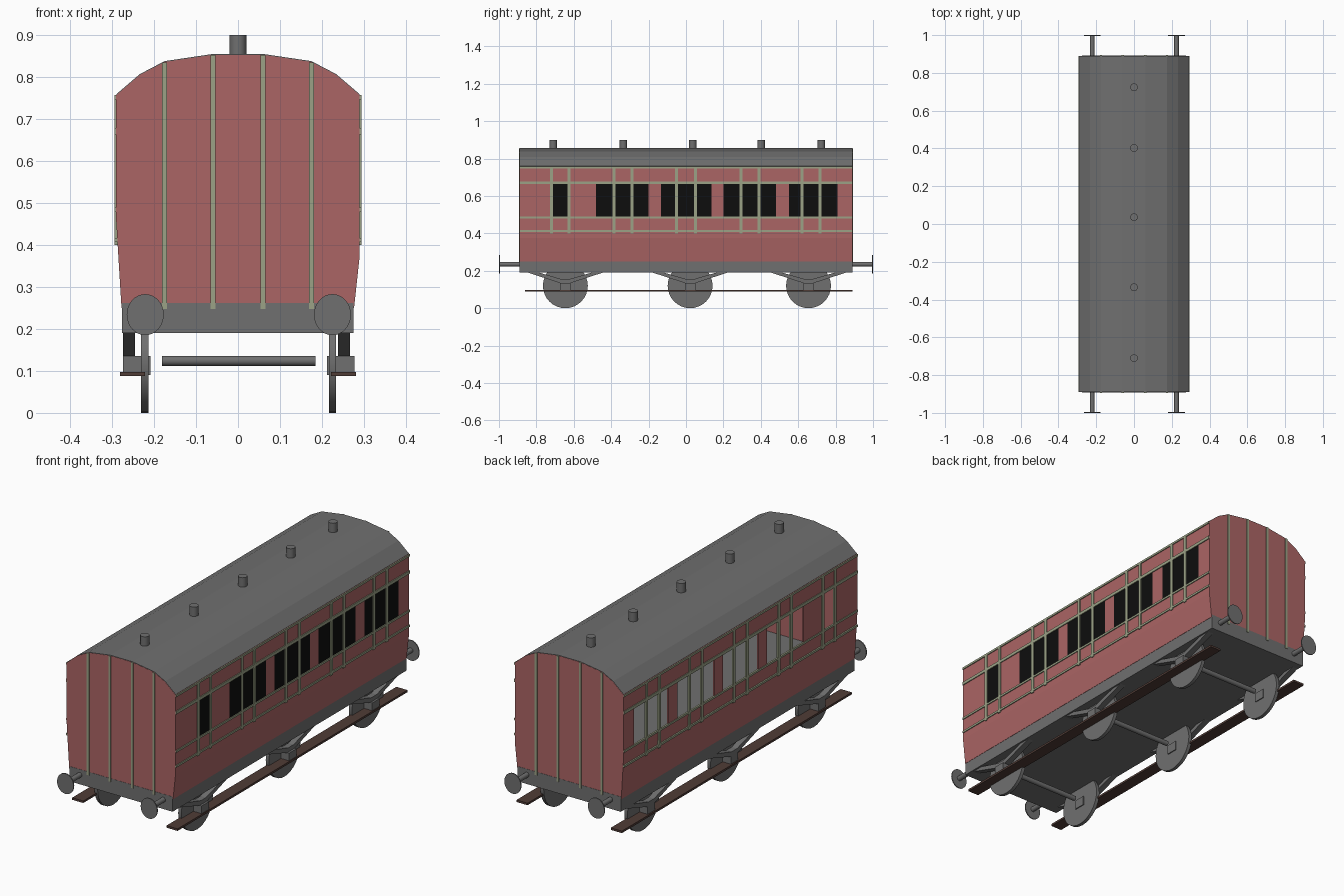
import bpy
import bmesh
from math import pi, radians

cube = bpy.data.objects.get("Cube")
if cube:
    bpy.data.objects.remove(cube, do_unlink=True)


def material(name, r, g, b):
    m = bpy.data.materials.new(name)
    m.use_nodes = True
    m.diffuse_color = (r, g, b, 1)
    m.node_tree.nodes["Principled BSDF"].inputs["Base Color"].default_value = (r, g, b, 1)
    return m


RED = material("carriage red", 0.41, 0.13, 0.13)
GREY = material("metal grey", 0.16, 0.16, 0.16)
TRIM = material("pale green trim", 0.33, 0.36, 0.24)
BLACK = material("window black", 0.004, 0.004, 0.004)
BROWN = material("dark brown wood", 0.08, 0.045, 0.037)


def box(name, xs, ys, zs, mat):
    """Box given by its extents on each axis."""
    spans = (xs, ys, zs)
    bpy.ops.mesh.primitive_cube_add(size=1, location=[sum(s) / 2 for s in spans])
    ob = bpy.context.object
    ob.name = name
    ob.scale = [abs(s[1] - s[0]) for s in spans]
    ob.data.materials.append(mat)
    return ob


def cylinder(name, loc, radius, depth, axis, mat):
    rot = {"x": (0, pi / 2, 0), "y": (pi / 2, 0, 0), "z": (0, 0, 0)}[axis]
    bpy.ops.mesh.primitive_cylinder_add(vertices=32, radius=radius, depth=depth,
                                        location=loc, rotation=rot)
    ob = bpy.context.object
    ob.name = name
    ob.data.materials.append(mat)
    bpy.ops.object.shade_smooth_by_angle(angle=radians(40))
    return ob


def finish(bm, name, mats):
    me = bpy.data.meshes.new(name)
    bm.to_mesh(me)
    bm.free()
    for m in mats:
        me.materials.append(m)
    ob = bpy.data.objects.new(name, me)
    bpy.context.collection.objects.link(ob)
    return ob


def prism(name, points, start, end, mat):
    """Extrude a closed outline of 3D points from offset start to offset end."""
    bm = bmesh.new()
    a = [bm.verts.new([p + o for p, o in zip(q, start)]) for q in points]
    b = [bm.verts.new([p + o for p, o in zip(q, end)]) for q in points]
    bm.faces.new(a)
    bm.faces.new(b[::-1])
    for i in range(len(a)):
        j = (i + 1) % len(a)
        bm.faces.new((a[j], a[i], b[i], b[j]))
    bmesh.ops.recalc_face_normals(bm, faces=bm.faces)
    return finish(bm, name, [mat])


def sheet(name, profile, ys, mats, thickness, rule=lambda y, z: 0):
    """Thin shell along y; rule gives a material index, or None for a hole."""
    bm = bmesh.new()
    rows = [[bm.verts.new((x, y, z)) for y in ys] for x, z in profile]
    for lo, hi in zip(rows, rows[1:]):
        for j in range(len(ys) - 1):
            quad = (lo[j], lo[j + 1], hi[j + 1], hi[j])
            mid = sum((v.co for v in quad), quad[0].co * 0) / 4
            index = rule(mid.y, mid.z)
            if index is not None:
                bm.faces.new(quad).material_index = index
    for v in [v for v in bm.verts if not v.link_faces]:
        bm.verts.remove(v)
    ob = finish(bm, name, mats)
    mod = ob.modifiers.new("thickness", "SOLIDIFY")
    mod.thickness = thickness
    mod.offset = -1
    return ob


END = 0.89
SILL, HEAD, EAVES = 0.488, 0.665, 0.757
WINDOWS = [(-0.715, -0.63), (-0.48, -0.2), (-0.135, 0.135), (0.2, 0.48), (0.55, 0.81)]


def in_window(y, z):
    return SILL < z < HEAD and any(a < y < b for a, b in WINDOWS)


# Side walls: glazed on the left, open windows on the right
cuts = [-END] + [y for w in WINDOWS for y in w] + [END]
left_side = [(0.2765, 0.25), (0.29, 0.375), (0.29, SILL), (0.29, HEAD), (0.29, EAVES)]
right_side = [(-0.291, EAVES), (-0.291, HEAD), (-0.291, SILL), (-0.291, 0.47), (-0.2775, 0.25)]
sheet("left_wall", left_side, cuts, [RED, BLACK], 0.006,
      lambda y, z: 1 if in_window(y, z) else 0)
sheet("right_wall", right_side, cuts, [RED], 0.006,
      lambda y, z: None if in_window(y, z) else 0)

# Arched roof
half = [(0.29, EAVES), (0.234, 0.805), (0.175, 0.836), (0.06, 0.853)]
arch = half + [(-x, z) for x, z in half[::-1]]
sheet("roof", [(x, z + 0.002) for x, z in arch], [-END + 0.001, END - 0.001], [GREY], 0.006)

# End walls with vertical trim
outline = left_side[:2] + arch + right_side[-2:]
for side, word in ((-1, "front"), (1, "back")):
    prism(word + "_wall", [(x, 0, z) for x, z in outline],
          (0, side * (END - 0.008), 0), (0, side * END, 0), RED)
    for x, top in ((-0.175, 0.835), (-0.06, 0.853), (0.06, 0.853), (0.175, 0.835)):
        box(word + "_wall_trim", (x - 0.006, x + 0.006),
            (side * (END - 0.003), side * (END + 0.004)), (0.247, top), TRIM)

# Underframe, which is also the floor
box("underframe", (-0.276, 0.275), (-END - 0.001, END + 0.001), (0.19, 0.262), GREY)

# Side trim
for side, word in ((1, "left"), (-1, "right")):
    span = (side * 0.286, side * 0.2945)
    for z, h in ((0.752, 0.01), (0.671, 0.015), (0.484, 0.01), (0.412, 0.01)):
        box(word + "_rail_trim", span, (-END, END), (z - h / 2, z + h / 2), TRIM)
    for y in (-0.72, -0.625, -0.385, -0.29, -0.05, 0.05, 0.295, 0.39, 0.62, 0.717):
        box(word + "_post_trim", span, (y - 0.008, y + 0.008), (0.4, EAVES), TRIM)

# Roof vents
for y in (-0.71, -0.335, 0.036, 0.402, 0.724):
    cylinder("roof_vent", (0, y, 0.87), 0.02, 0.06, "z", GREY)

# Wheels, axles, axle boxes and springs
leaf = [(-0.2, 0.19), (-0.03, 0.135), (0.03, 0.135), (0.2, 0.19),
        (0.14, 0.19), (0.02, 0.155), (-0.02, 0.155), (-0.14, 0.19)]
for y in (-0.645, 0.022, 0.655):
    cylinder("axle", (0.002, y, 0.124), 0.012, 0.366, "x", GREY)
    for side, shift in ((1, 0.003), (-1, 0)):
        cylinder("wheel", (side * (0.222 + shift), y, 0.12), 0.12, 0.017, "x", GREY)
        inner = side * 0.209 + shift
        box("axle_box", (inner, inner + side * 0.065), (y - 0.028, y + 0.028),
            (0.09, 0.135), GREY)
        near = 0.238 if side > 0 else -0.274
        prism("leaf_spring", [(0, a + y, z) for a, z in leaf],
              (near, 0, 0), (near + 0.029, 0, 0), GREY)

# Running boards
for side in (1, -1):
    box("running_board", (side * 0.222, side * 0.281), (-0.862, 0.89), (0.088, 0.098), BROWN)

# Buffers
for end in (-1, 1):
    for x in (-0.221, 0.225):
        cylinder("buffer_rod", (x, end * 0.94, 0.235), 0.012, 0.115, "y", GREY)
        head = cylinder("buffer_head", (x, end * 0.9975, 0.234), 0.049, 0.005, "y", GREY)
        head.scale.x = 0.9
